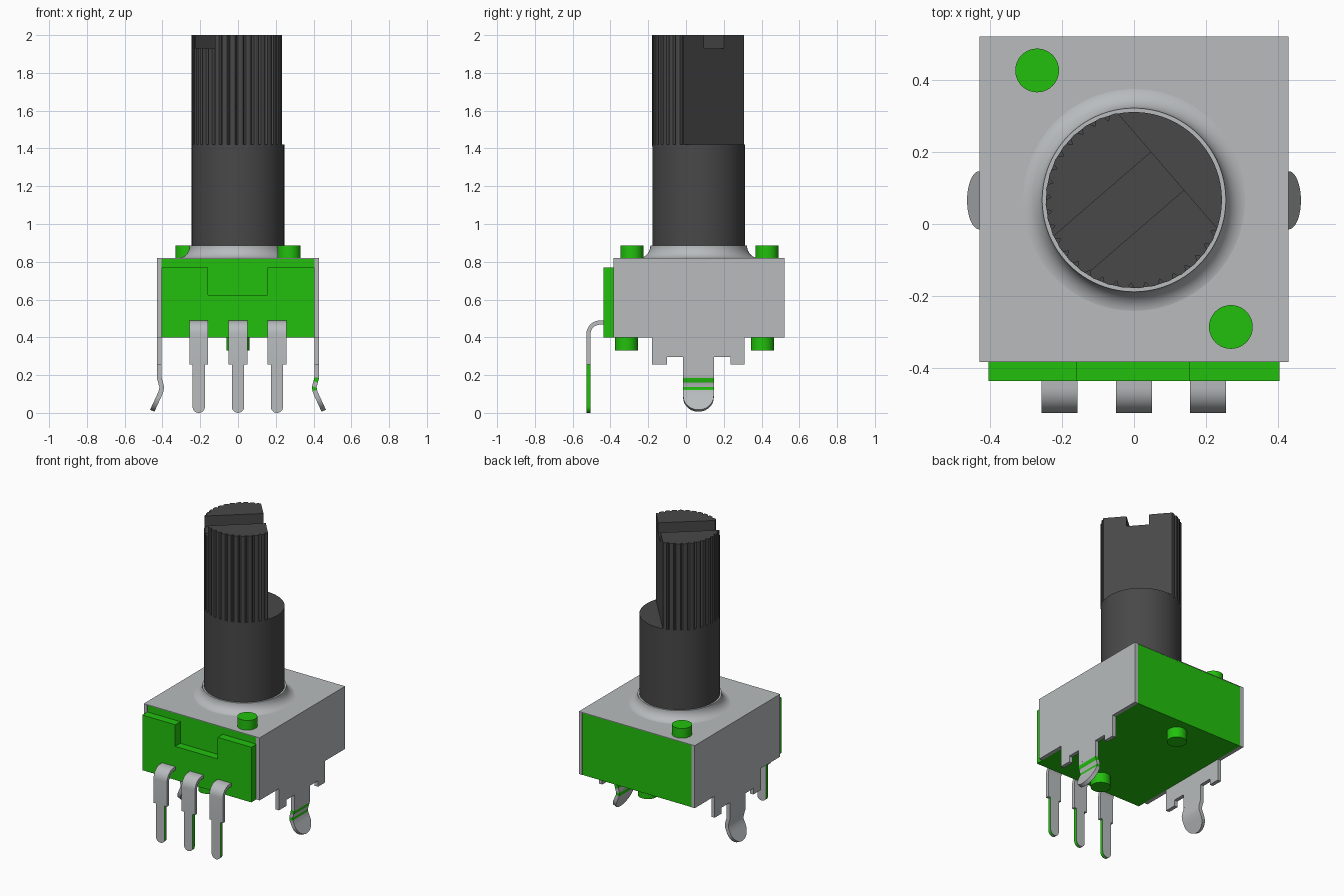
import bpy, bmesh, math
from mathutils import Vector

cube = bpy.data.objects.get("Cube")
if cube:
    bpy.data.objects.remove(cube, do_unlink=True)


def material(name, rgb):
    m = bpy.data.materials.new(name)
    m.use_nodes = True
    m.diffuse_color = (*rgb, 1)
    m.node_tree.nodes["Principled BSDF"].inputs["Base Color"].default_value = (*rgb, 1)
    return m


GREEN = material("bright green", (0.016, 0.53, 0.004))
METAL = material("light grey metal", (0.48, 0.50, 0.51))
DARK = material("dark grey plastic", (0.065, 0.065, 0.065))


def finish(name, bm, mats, rule=None, smooth=False):
    bmesh.ops.recalc_face_normals(bm, faces=bm.faces)
    bm.normal_update()
    if rule:
        for f in bm.faces:
            f.material_index = 1 if rule(f) else 0
    me = bpy.data.meshes.new(name)
    bm.to_mesh(me)
    bm.free()
    for m in mats:
        me.materials.append(m)
    ob = bpy.data.objects.new(name, me)
    bpy.context.scene.collection.objects.link(ob)
    if smooth:
        bpy.ops.object.select_all(action="DESELECT")
        ob.select_set(True)
        bpy.context.view_layer.objects.active = ob
        bpy.ops.object.shade_smooth_by_angle(angle=math.radians(35))
    return ob


def prism(name, outline, depth, mat):
    """Extrude a closed 3D outline along the depth vector."""
    bm = bmesh.new()
    face = bm.faces.new([bm.verts.new(p) for p in outline])
    top = bmesh.ops.extrude_face_region(bm, geom=[face], use_keep_orig=True)["geom"]
    bmesh.ops.translate(bm, vec=depth, verts=[v for v in top if isinstance(v, bmesh.types.BMVert)])
    return finish(name, bm, [mat])


def box(name, x0, x1, y0, y1, z0, z1, mat):
    return prism(name, [(x0, y0, z0), (x1, y0, z0), (x1, y1, z0), (x0, y1, z0)], (0, 0, z1 - z0), mat)


def lathe(name, profile, cx, cy, mat, n=64):
    """Revolve (radius, z) points about a vertical axis and cap both ends."""
    bm = bmesh.new()
    rings = [[bm.verts.new((cx + r * math.cos(math.tau * i / n), cy + r * math.sin(math.tau * i / n), z))
              for i in range(n)] for r, z in profile]
    for a, b in zip(rings, rings[1:]):
        for i in range(n):
            j = (i + 1) % n
            bm.faces.new((a[i], a[j], b[j], b[i]))
    bm.faces.new(rings[0])
    bm.faces.new(rings[-1])
    return finish(name, bm, [mat], smooth=True)


def ribbon(name, path, thick, place, mats, rule):
    """Bent strip along (offset, z, half width) points."""
    bm = bmesh.new()
    rings = []
    for i, (u, z, w) in enumerate(path):
        a, b = path[max(i - 1, 0)], path[min(i + 1, len(path) - 1)]
        t = Vector((b[0] - a[0], b[1] - a[1])).normalized()
        n = Vector((-t.y, t.x)) * thick / 2
        rings.append([bm.verts.new(place(u + s * n.x, z + s * n.y, k * w))
                      for s, k in ((1, 1), (1, -1), (-1, -1), (-1, 1))])
    for a, b in zip(rings, rings[1:]):
        for i in range(4):
            j = (i + 1) % 4
            bm.faces.new((a[i], a[j], b[j], b[i]))
    bm.faces.new(rings[0])
    bm.faces.new(rings[-1])
    return finish(name, bm, mats, rule, smooth=True)


def round_end(start, direction, radius, steps=10):
    d = Vector(direction).normalized()
    out = []
    for i in range(steps + 1):
        a = math.pi / 2 * i / steps
        s = radius * math.sin(a)
        out.append((start[0] + d.x * s, start[1] + d.y * s, max(radius * math.cos(a), 0.004)))
    return out


# Housing: green core inside a folded metal cover
AXIS_Y = 0.067
box("housing_core", -0.405, 0.405, -0.383, 0.52, 0.40, 0.817, GREEN)
box("cover_top", -0.43, 0.43, -0.385, 0.522, 0.816, 0.82, METAL)

# Front plate with its notch
plate = [(-0.405, 0.40), (0.405, 0.40), (0.405, 0.77), (0.155, 0.77),
         (0.155, 0.625), (-0.16, 0.625), (-0.16, 0.77), (-0.405, 0.77)]
prism("front_plate", [(x, -0.437, z) for x, z in plate], (0, 0.056, 0), GREEN)

# Locating pegs above and below
for i, (x, y) in enumerate(((-0.27, 0.428), (0.27, -0.287))):
    lathe(f"top_peg_{i + 1}", [(0.061, 0.80), (0.061, 0.885)], x, y, GREEN, 40)
for i, y in enumerate((-0.315, 0.405)):
    lathe(f"bottom_peg_{i + 1}", [(0.061, 0.33), (0.061, 0.42)], 0, y, GREEN, 40)

# Side walls with stepped teeth, and bent snap-in legs
wall = [(-0.385, 0.82), (-0.385, 0.40), (-0.18, 0.40), (-0.18, 0.255), (-0.10, 0.255), (-0.10, 0.295),
        (-0.015, 0.295), (-0.015, 0.20), (0.147, 0.20), (0.147, 0.295), (0.235, 0.295), (0.235, 0.255),
        (0.31, 0.255), (0.31, 0.40), (0.522, 0.40), (0.522, 0.82)]
leg = [(0.4175, 0.21, 0.081), (0.4175, 0.187, 0.081), (0.411, 0.165, 0.081),
       (0.404, 0.138, 0.081), (0.406, 0.118, 0.081)]
leg += round_end((0.420, 0.085), (0.036, -0.078), 0.081)


def leg_green(f):
    z = f.calc_center_median().z
    return 0.165 < z < 0.187 or 0.118 < z < 0.138


for side, label in ((1, "left"), (-1, "right")):
    prism(f"{label}_wall", [(side * 0.405, y, z) for y, z in wall], (side * 0.025, 0, 0), METAL)
    ribbon(f"{label}_leg", leg, 0.025, lambda u, z, w: (side * u, 0.066 + w, z),
           [METAL, GREEN], leg_green if side > 0 else None)

# Three bent terminal pins, wide at the top and narrow below
pin = [(-0.42, 0.478, 0.05)]
for i in range(9):
    a = math.pi / 2 * i / 8
    pin.append((-0.456 - 0.06 * math.sin(a), 0.418 + 0.06 * math.cos(a), 0.05))
pin += [(-0.516, 0.255, 0.05), (-0.516, 0.255, 0.0325)]
pin += round_end((-0.516, 0.0325), (0, -1), 0.0325)
for label, x in (("right", -0.208), ("middle", 0), ("left", 0.206)):
    ribbon(f"{label}_pin", pin, 0.022, lambda u, z, w: (x + w, u, z), [METAL, GREEN],
           lambda f: f.calc_center_median().z < 0.25 and abs(f.normal.x) > 0.3)

# Flared collar around the shaft
flare = [(0.32 - 0.064 * math.sin(a), 0.885 - 0.066 * math.cos(a))
         for a in (math.pi / 2 * i / 10 for i in range(11))]
lathe("collar", flare, 0, AXIS_Y, METAL, 96)

# Shaft base
lathe("shaft_base", [(0.245, 0.80), (0.245, 1.42)], 0, AXIS_Y, DARK, 96)

# Splined D-shaped shaft with a screwdriver slot
FLAT = Vector((0.757, 0.653)).normalized()
ALONG = Vector((FLAT.y, -FLAT.x))


def clip(poly, normal, dist):
    """Keep the part of a polygon where p . normal <= dist."""
    out = []
    for p, q in zip(poly, poly[1:] + poly[:1]):
        a, b = p.dot(normal) - dist, q.dot(normal) - dist
        if a <= 0:
            out.append(p)
        if a * b < 0:
            out.append(p.lerp(q, a / (a - b)))
    return out


TEETH = 36
spline = []
for k in range(TEETH):
    for part, r in ((0, 0.245), (0.3, 0.2465), (0.6, 0.245), (0.8, 0.231)):
        a = math.tau * (k + part) / TEETH
        spline.append(Vector((r * math.cos(a), r * math.sin(a))))
spline = clip(spline, FLAT, 0.124)


def shaft_piece(name, poly, z0, z1):
    prism(name, [(p.x, p.y + AXIS_Y, z0) for p in poly], (0, 0, z1 - z0), DARK)


shaft_piece("splined_shaft", spline, 1.41, 1.93)
shaft_piece("shaft_tip_front", clip(spline, -ALONG, -0.07), 1.93, 2.0)
shaft_piece("shaft_tip_back", clip(spline, ALONG, -0.07), 1.93, 2.0)
